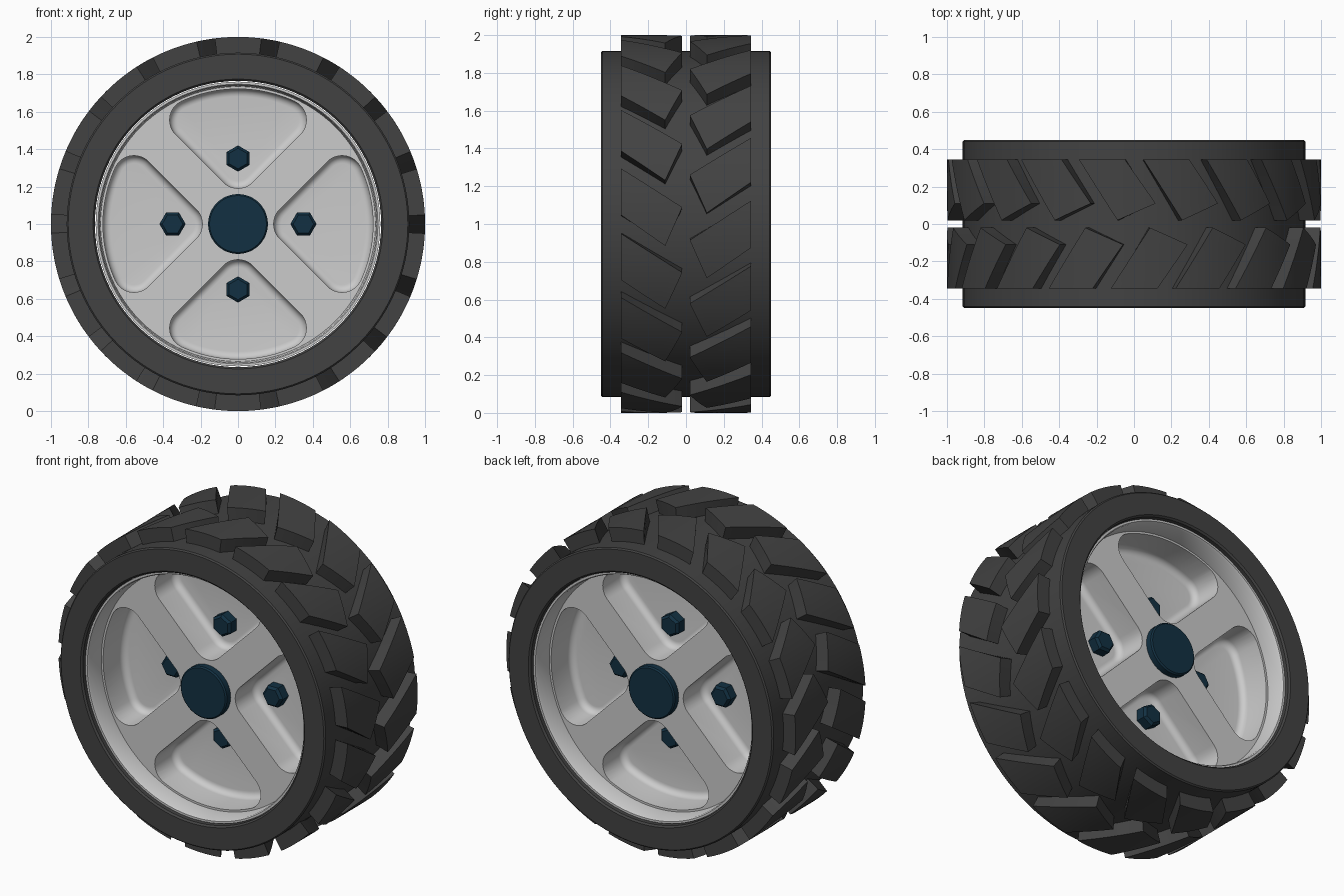
import bpy, bmesh
from math import sin, cos, pi, radians, atan2, sqrt
from mathutils import Matrix, Vector

if "Cube" in bpy.data.objects:
    bpy.data.objects.remove(bpy.data.objects["Cube"])

CENTRE = Vector((0, 0, 1))


def material(name, rgb):
    m = bpy.data.materials.new(name)
    m.diffuse_color = (*rgb, 1)
    m.use_nodes = True
    m.node_tree.nodes["Principled BSDF"].inputs["Base Color"].default_value = m.diffuse_color
    return m


RUBBER = material("rubber", (0.055, 0.055, 0.055))
NAVY = material("navy", (0.006, 0.03, 0.055))


def finish(name, bm, mat=None, angle=30):
    bmesh.ops.remove_doubles(bm, verts=bm.verts, dist=1e-5)
    bmesh.ops.recalc_face_normals(bm, faces=bm.faces)
    me = bpy.data.meshes.new(name)
    bm.to_mesh(me)
    bm.free()
    ob = bpy.data.objects.new(name, me)
    bpy.context.collection.objects.link(ob)
    if mat:
        me.materials.append(mat)
    bpy.ops.object.select_all(action='DESELECT')
    ob.select_set(True)
    bpy.context.view_layer.objects.active = ob
    bpy.ops.object.shade_smooth_by_angle(angle=radians(angle))
    return ob


def loft(bm, loops, close_rows=False, cap=False):
    """Skin a list of closed point loops."""
    rows = [[bm.verts.new(p) for p in lp] for lp in loops]
    n = len(rows[0])
    for a, b in zip(rows, rows[1:] + (rows[:1] if close_rows else [])):
        for i in range(n):
            j = (i + 1) % n
            bm.faces.new((a[i], a[j], b[j], b[i]))
    if cap:
        bm.faces.new(rows[0])
        bm.faces.new(rows[-1])


def turned(bm, half, seg, ring=False, at=CENTRE, phase=0.0):
    """Lathe a front-half (radius, y) profile, mirrored to the back."""
    prof = half + [(r, -y) for r, y in reversed(half)]
    loops = [[at + Vector((r * cos(phase + 2 * pi * i / seg), y,
                           r * sin(phase + 2 * pi * i / seg)))
              for i in range(seg)] for r, y in prof]
    loft(bm, loops, close_rows=ring, cap=not ring)


# Tyre carcass
bm = bmesh.new()
turned(bm, [(0.765, -0.44), (0.775, -0.45), (0.908, -0.45), (0.916, -0.442)], 96, ring=True)
finish("tyre", bm, RUBBER)


# Tread: slanted blocks wrapped on the tyre, two staggered rows
def tread_block(bm, start, side):
    # (angle, y) corners: outer low, outer high, inner high, inner low
    quad = [Vector(p) for p in ((0, 0.345), (0.25, 0.345), (0.04, 0.02), (-0.165, 0.11))]
    n = 6

    def point(u, v, r):
        low, high = quad[0].lerp(quad[3], v), quad[1].lerp(quad[2], v)
        t, y = low.lerp(high, u)
        t += start
        return CENTRE + Vector((r * cos(t), side * y, r * sin(t)))

    rim = ([(i / n, 0) for i in range(n)] + [(1, i / n) for i in range(n)]
           + [(1 - i / n, 1) for i in range(n)] + [(0, 1 - i / n) for i in range(n)])
    loft(bm, [[point(u, v, r) for u, v in rim] for r in (0.9, 1.0)])
    for r in (0.9, 1.0):
        g = [[bm.verts.new(point(i / n, j / n, r)) for j in range(n + 1)] for i in range(n + 1)]
        for i in range(n):
            for j in range(n):
                bm.faces.new((g[i][j], g[i + 1][j], g[i + 1][j + 1], g[i][j + 1]))


for name, side, offset in (("front_tread", -1, 2.8), ("back_tread", 1, 12.8)):
    bm = bmesh.new()
    for k in range(18):
        tread_block(bm, radians(offset + 20 * k), side)
    finish(name, bm, RUBBER)

# Rim disc with raised lips
bm = bmesh.new()
turned(bm, [(0.05, -0.30), (0.735, -0.30), (0.742, -0.41), (0.748, -0.42), (0.761, -0.42)], 96)
rim = finish("rim", bm)


# Rounded triangular pockets, cut from both sides
def pocket_outline(r):
    R, c, r0 = 0.722, 0.145, 0.11
    k = c + r0 * sqrt(2)
    x = (-k + sqrt(2 * (R - r0) ** 2 - k * k)) / 2
    z = x + k
    a = atan2(z, x)

    def arc(cx, cz, rad, a0, a1, n):
        return [(cx + rad * cos(a0 + (a1 - a0) * i / n),
                 cz + rad * sin(a0 + (a1 - a0) * i / n)) for i in range(n + 1)]
    pts = arc(0, k, r, -3 * pi / 4, -pi / 4, 10)
    pts += arc(x, z, r, -pi / 4, a, 12)
    pts += arc(0, 0, R - r0 + r, a, pi - a, 16)[1:-1]
    pts += arc(-x, z, r, pi - a, 5 * pi / 4, 12)
    return pts


FLOOR, FILLET = 0.10, 0.04
steps = [(0.11, 0.36)] + [(0.11 - FILLET * (1 - cos(t)), FLOOR + FILLET * (1 - sin(t)))
                          for t in [i * pi / 12 for i in range(7)]]
bm = bmesh.new()
for q in range(4):
    turn = Matrix.Rotation(q * pi / 2, 3, 'Y')
    for side in (-1, 1):
        loft(bm, [[CENTRE + turn @ Vector((x, side * y, z)) for x, z in pocket_outline(r)]
                  for r, y in steps], cap=True)
cutter = finish("pocket_cutter", bm)
cutter.hide_render = True

cut = rim.modifiers.new("pockets", 'BOOLEAN')
cut.operation, cut.solver, cut.object = 'DIFFERENCE', 'EXACT', cutter
bpy.context.view_layer.objects.active = rim
bpy.ops.object.modifier_apply(modifier=cut.name)
bpy.data.objects.remove(cutter)
bpy.ops.object.select_all(action='DESELECT')
rim.select_set(True)
bpy.ops.object.shade_smooth_by_angle(angle=radians(30))

# Hub cap
bm = bmesh.new()
turned(bm, [(0.152, -0.345), (0.16, -0.337)], 48)
finish("hub_cap", bm, NAVY)

# Hexagonal wheel bolts on the pocket floors
for q in range(4):
    a = q * pi / 2
    bm = bmesh.new()
    turned(bm, [(0.055, -0.17), (0.07, -0.155)], 6,
           at=CENTRE + Vector((0.35 * cos(a), 0, 0.35 * sin(a))), phase=a)
    finish(f"wheel_bolt_{q + 1}", bm, NAVY)
